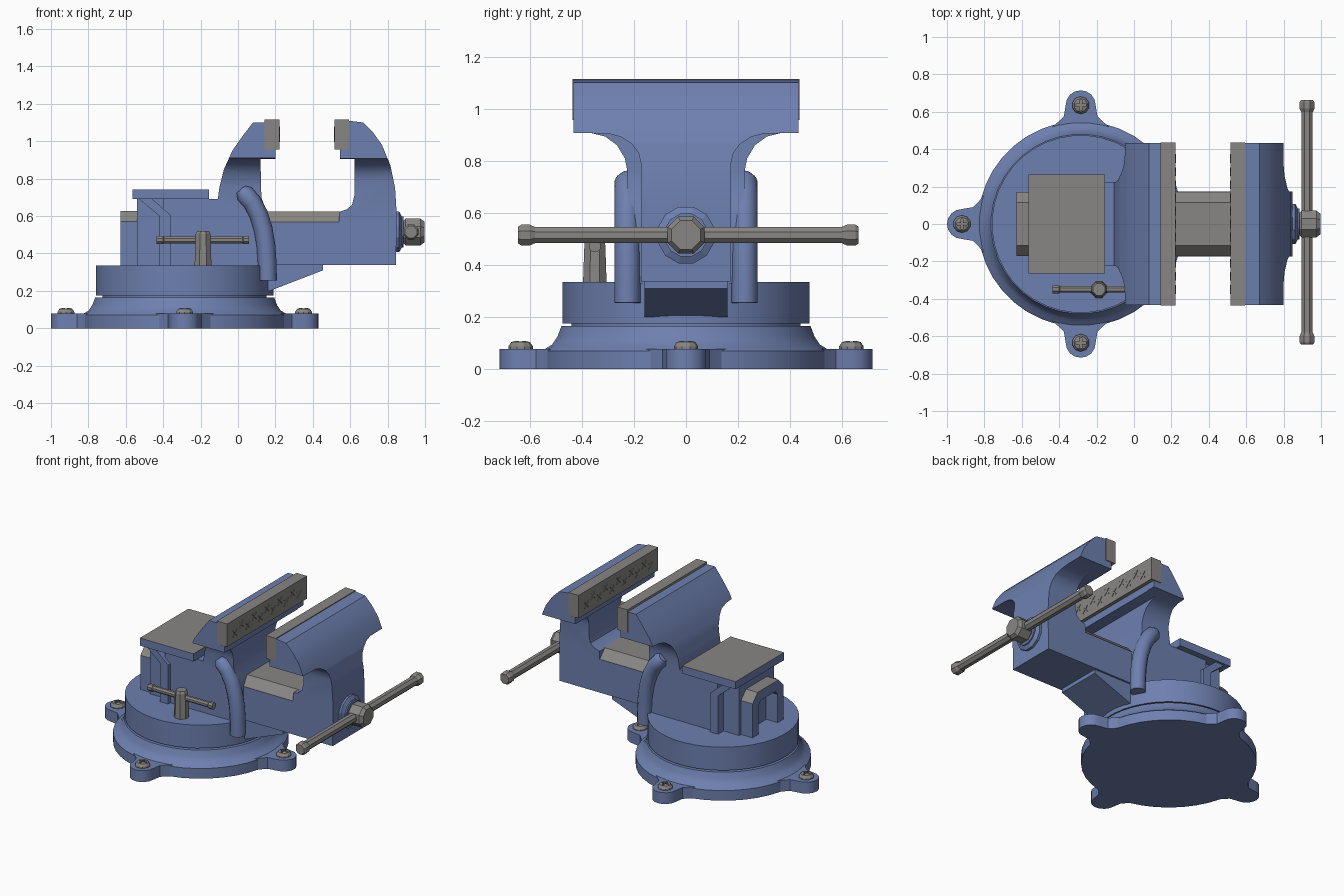
import bpy, bmesh, math
from mathutils import Vector, Matrix

if "Cube" in bpy.data.objects:
    bpy.data.objects.remove(bpy.data.objects["Cube"])


def material(name, rgb):
    m = bpy.data.materials.new(name)
    m.diffuse_color = (*rgb, 1)
    m.use_nodes = True
    m.node_tree.nodes["Principled BSDF"].inputs["Base Color"].default_value = m.diffuse_color
    return m


BLUE = material("blue enamel", (0.155, 0.215, 0.43))
STEEL = material("bare steel", (0.245, 0.24, 0.23))
CX = -0.285                      # swivel axis of the base


def finish(name, bm, mat, smooth=None):
    bmesh.ops.recalc_face_normals(bm, faces=bm.faces)
    me = bpy.data.meshes.new(name)
    bm.to_mesh(me)
    bm.free()
    ob = bpy.data.objects.new(name, me)
    bpy.context.collection.objects.link(ob)
    me.materials.append(mat)
    if smooth:
        shade(ob, smooth)
    return ob


def shade(ob, angle=35):
    bpy.ops.object.select_all(action='DESELECT')
    ob.select_set(True)
    bpy.context.view_layer.objects.active = ob
    bpy.ops.object.shade_smooth_by_angle(angle=math.radians(angle))


def prism(name, pts, to3d, direction, mat, smooth=None):
    """Extrude a 2D outline; to3d places each point in space."""
    bm = bmesh.new()
    f = bm.faces.new([bm.verts.new(to3d(*p)) for p in pts])
    ext = bmesh.ops.extrude_face_region(bm, geom=[f])['geom']
    bmesh.ops.translate(bm, verts=[v for v in ext if isinstance(v, bmesh.types.BMVert)],
                        vec=Vector(direction))
    return finish(name, bm, mat, smooth)


def side_prism(name, pts, y0, y1, mat, smooth=None):
    return prism(name, pts, lambda x, z: (x, y0, z), (0, y1 - y0, 0), mat, smooth)


def end_prism(name, pts, x0, x1, mat, smooth=None):
    return prism(name, pts, lambda y, z: (x0, y, z), (x1 - x0, 0, 0), mat, smooth)


def box(name, x0, x1, y0, y1, z0, z1, mat):
    return side_prism(name, [(x0, z0), (x1, z0), (x1, z1), (x0, z1)], y0, y1, mat)


def lathe(name, profile, origin, axis, sides, mat, smooth=None):
    """Solid of revolution from (radius, distance along axis) pairs."""
    bm = bmesh.new()
    rot = Vector((0, 0, 1)).rotation_difference(Vector(axis)).to_matrix().to_4x4()
    rings = []
    for r, h in profile:
        rings.append([bm.verts.new((r * math.cos(a), r * math.sin(a), h)) for a in
                      [2 * math.pi * (i + 0.5) / sides for i in range(sides)]])
    for a, b in zip(rings, rings[1:]):
        for i in range(sides):
            j = (i + 1) % sides
            bm.faces.new((a[i], a[j], b[j], b[i]))
    bm.faces.new(rings[0])
    bm.faces.new(rings[-1])
    bmesh.ops.transform(bm, matrix=Matrix.Translation(origin) @ rot, verts=bm.verts)
    return finish(name, bm, mat, smooth)


def boolean(ob, cutter, operation):
    mod = ob.modifiers.new("shape", 'BOOLEAN')
    mod.operation, mod.object, mod.solver = operation, cutter, 'EXACT'
    bpy.context.view_layer.objects.active = ob
    bpy.ops.object.modifier_apply(modifier=mod.name)
    bpy.data.objects.remove(cutter)


def steel_faces(ob, rule):
    ob.data.materials.append(STEEL)
    for p in ob.data.polygons:
        if rule(p):
            p.material_index = 1


def mirrored(half):
    """Full outline from its right half, listed bottom to top."""
    return half + [(-y, z) for y, z in reversed(half)]


# Swivel base: flared flange and drum
lathe("base_flange", [(0.55, 0), (0.55, 0.07), (0.54, 0.08), (0.515, 0.095), (0.495, 0.125),
                      (0.48, 0.165), (0.44, 0.165), (0.44, 0.18)], (CX, 0, 0), (0, 0, 1), 40, BLUE, 30)
lathe("swivel_drum", [(0.475, 0.175), (0.475, 0.335)], (CX, 0, 0), (0, 0, 1), 40, BLUE, 35)

# Four bolted mounting ears
ear = [(0.48, 0.2), (0.55, 0.115), (0.575, 0.09)]
tip = [(0.635 + 0.08 * math.cos(t), 0.08 * math.sin(t))
       for t in [math.radians(90 - 22.5 * i) for i in range(9)]]
outline = ear + tip + [(r, -s) for r, s in reversed(ear)]
for i in range(4):
    c, s = round(math.cos(i * math.pi / 2)), round(math.sin(i * math.pi / 2))
    prism("mounting_ear", outline, lambda r, t: (CX + r * c - t * s, r * s + t * c, 0),
          (0, 0, 0.078), BLUE, 35)
    bx, by = CX + 0.635 * c, 0.635 * s
    bolt = lathe("base_bolt", [(0.047, 0.07), (0.047, 0.088), (0.036, 0.104), (0.02, 0.109)],
                 (bx, by, 0), (0, 0, 1), 10, STEEL)
    for w, d in ((0.028, 0.006), (0.006, 0.028)):
        boolean(bolt, box("slot_cutter", bx - w, bx + w, by - d, by + d, 0.095, 0.13, STEEL), 'DIFFERENCE')

# Fixed body with rear jaw: side profile trimmed by the end outline
fixed = side_prism("fixed_jaw_body", [
    (-0.40, 0.33), (0.165, 0.33), (0.165, 0.55), (0.15, 0.63), (0.125, 0.70), (0.12, 0.905),
    (0.20, 0.905), (0.20, 0.955), (0.145, 0.955), (0.145, 1.10), (0.08, 1.10), (0.03, 1.035),
    (-0.03, 0.95), (-0.075, 0.85), (-0.10, 0.75), (-0.108, 0.69), (-0.40, 0.69)], -0.5, 0.5, BLUE)
boolean(fixed, end_prism("jaw_trim", mirrored([
    (0.225, 0.3), (0.225, 0.76), (0.235, 0.81), (0.265, 0.86), (0.31, 0.893), (0.37, 0.908),
    (0.432, 0.91), (0.432, 1.2)]), -0.9, 0.9, BLUE), 'INTERSECT')
shade(fixed, 28)
box("body_rear", -0.54, -0.39, -0.19, 0.19, 0.33, 0.69, BLUE)

# Moving jaw, trimmed the same way
moving = side_prism("moving_jaw", [
    (0.16, 0.337), (0.845, 0.337), (0.848, 0.62), (0.84, 0.75), (0.815, 0.87), (0.77, 0.98),
    (0.72, 1.05), (0.67, 1.10), (0.59, 1.11), (0.59, 0.955), (0.545, 0.955), (0.545, 0.905),
    (0.622, 0.905), (0.622, 0.71), (0.61, 0.66), (0.58, 0.635), (0.54, 0.622), (0.54, 0.567),
    (0.16, 0.567)], -0.5, 0.5, BLUE)
boolean(moving, end_prism("jaw_trim", mirrored([
    (0.173, 0.3), (0.173, 0.79), (0.182, 0.83), (0.208, 0.865), (0.25, 0.892), (0.30, 0.905),
    (0.432, 0.907), (0.432, 1.2)]), -0.9, 0.9, BLUE), 'INTERSECT')
shade(moving, 28)

# Steel slide bar on top of the moving beam
cap = mirrored([(0.173, 0.565), (0.115, 0.625)])
end_prism("slide_bar", cap, 0.0, 0.60, STEEL)

# Rear end of the slide: open channel with steel top
channel = end_prism("slide_rear_channel", [
    (0.17, 0.335), (0.17, 0.57), (0.115, 0.628), (-0.115, 0.628), (-0.17, 0.57), (-0.17, 0.335),
    (-0.105, 0.335), (-0.105, 0.53), (-0.08, 0.56), (0.08, 0.56), (0.105, 0.53), (0.105, 0.335)],
    -0.628, -0.53, BLUE)
steel_faces(channel, lambda p: p.center.z > 0.59)

# Anvil plate with a steel top, and its side brackets
anvil = box("anvil", -0.565, -0.155, -0.265, 0.265, 0.69, 0.743, BLUE)
steel_faces(anvil, lambda p: p.normal.z > 0.9)
bracket = [(-0.42, 0.335), (-0.36, 0.335), (-0.36, 0.605), (-0.46, 0.692), (-0.53, 0.692), (-0.42, 0.60)]
for s in (-1, 1):
    side_prism("anvil_bracket", bracket, s * 0.17, s * 0.25, BLUE)

# Gripping plates with crossed tooth marks
for x0, x1, face, d in ((0.143, 0.222, 0.222, 1), (0.517, 0.594, 0.517, -1)):
    box("jaw_plate", x0, x1, -0.435, 0.435, 0.957, 1.115, STEEL)
    bm = bmesh.new()
    for i in range(11):
        for turn in (-45, 45):
            m = (Matrix.Translation((face + d * 0.001, -0.35 + 0.07 * i, 1.02 + 0.035 * (i % 2)))
                 @ Matrix.Rotation(math.radians(turn), 4, 'X') @ Matrix.Diagonal((0.005, 0.06, 0.006, 1)))
            bmesh.ops.create_cube(bm, size=1, matrix=m)
    finish("jaw_teeth", bm, STEEL)

# Support wedge below the beam
side_prism("support_wedge", [(0.10, 0.20), (0.17, 0.20), (0.455, 0.31), (0.455, 0.337), (0.10, 0.337)],
           -0.16, 0.16, BLUE)

# Bent round ribs on both front corners of the body
path = [(0.035, 0.72), (0.075, 0.675), (0.11, 0.61), (0.135, 0.53), (0.15, 0.44), (0.156, 0.35), (0.158, 0.255)]
for s in (-1, 1):
    bm = bmesh.new()
    rings = []
    stations = [(path[0], 0.6, -0.03), *[(p, 1, 0) for p in path[:]], ]
    for k, (p, scale, shift) in enumerate(stations):
        i = max(k - 1, 0)
        a, b = path[max(i - 1, 0)], path[min(i + 1, len(path) - 1)]
        t = Vector((b[0] - a[0], 0, b[1] - a[1])).normalized()
        side = Vector((-t.z, 0, t.x))
        center = Vector((p[0], s * 0.225, p[1])) + t * shift
        rings.append([bm.verts.new(center + scale * 0.05 * (side * math.cos(q) + Vector((0, math.sin(q), 0))))
                      for q in [2 * math.pi * n / 12 for n in range(12)]])
    for a, b in zip(rings, rings[1:]):
        for n in range(12):
            bm.faces.new((a[n], a[n - 1], b[n - 1], b[n]))
    bm.faces.new(rings[0])
    bm.faces.new(rings[-1])
    finish("corner_rib", bm, BLUE, 40)

# Screw boss, hub and sliding handle
X = (1, 0, 0)
lathe("screw_boss", [(0.112, 0.84), (0.112, 0.862), (0.085, 0.876), (0.085, 0.885)], (0, 0, 0.515), X, 12, BLUE)
lathe("screw_hub", [(0.055, 0.875), (0.077, 0.895), (0.077, 0.975), (0.06, 0.997)], (0, 0, 0.515), X, 8, STEEL)
lathe("screw_handle", [(0.033, -0.6), (0.033, 0.62)], (0.925, 0, 0.515), (0, 1, 0), 8, STEEL)
for y0, d in ((-0.645, 1), (0.663, -1)):
    lathe("handle_cap", [(0.034, 0), (0.043, 0.012), (0.043, 0.045), (0.034, 0.065)],
          (0.925, y0, 0.515), (0, d, 0), 8, STEEL)

# Swivel lock with a small cross bar
lathe("lock_post", [(0.049, 0.33), (0.045, 0.44), (0.042, 0.505), (0.034, 0.52)],
      (-0.187, -0.35, 0), (0, 0, 1), 8, STEEL)
lathe("lock_bar", [(0.024, -0.435), (0.024, -0.40), (0.019, -0.395), (0.019, 0.025), (0.024, 0.03),
                   (0.024, 0.06)], (0, -0.35, 0.472), X, 8, STEEL)
